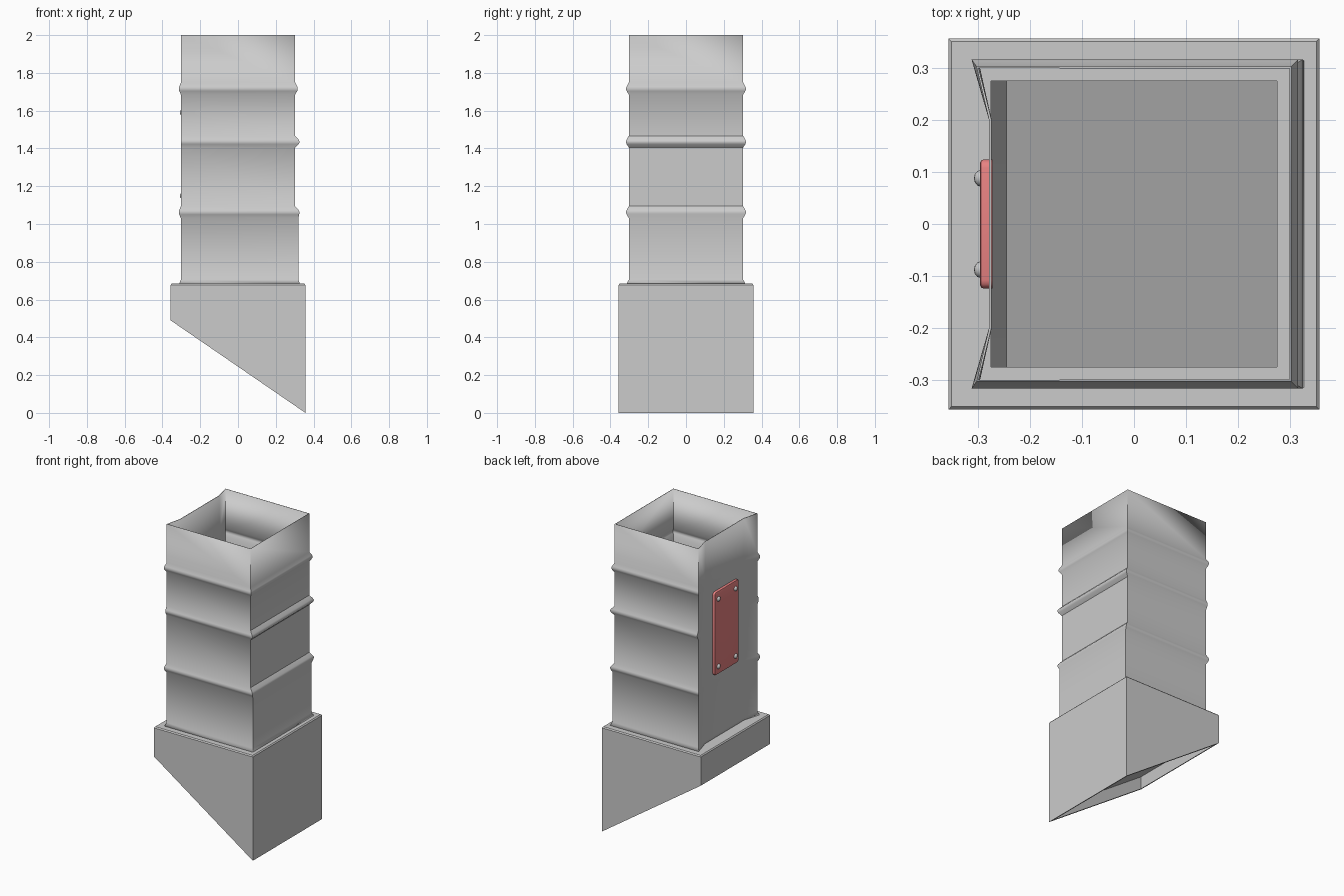
import bpy, bmesh
from mathutils import Matrix

if "Cube" in bpy.data.objects:
    bpy.data.objects.remove(bpy.data.objects["Cube"])


def loft(name, rings, cap_end=False):
    """Skin a list of equal-length closed rings into one surface."""
    bm = bmesh.new()
    rows = [[bm.verts.new(p) for p in ring] for ring in rings]
    n = len(rows[0])
    for a, b in zip(rows, rows[1:]):
        for i in range(n):
            j = (i + 1) % n
            bm.faces.new((a[i], a[j], b[j], b[i]))
    if cap_end:
        bm.faces.new(rows[-1])
    bmesh.ops.recalc_face_normals(bm, faces=bm.faces)
    return finish(name, bm)


def finish(name, bm, material=None, angle=0.6):
    me = bpy.data.meshes.new(name)
    bm.to_mesh(me)
    bm.free()
    ob = bpy.data.objects.new(name, me)
    bpy.context.collection.objects.link(ob)
    if material:
        me.materials.append(material)
    bpy.ops.object.select_all(action='DESELECT')
    ob.select_set(True)
    bpy.context.view_layer.objects.active = ob
    bpy.ops.object.shade_smooth_by_angle(angle=angle)
    return ob


H = 0.303       # duct half width
DENT = -0.279   # depth of the pressed-in rear panel


def duct_ring(z, off=0.0, right=H, left=1.0):
    h, lx = H + off, -H - off * left * 0.7
    return [(right, -h, z), (right, h, z), (lx, h, z),
            (DENT, 0.2, z), (DENT, -0.2, z), (lx, -h, z)]


def slant(x):
    return 0.49 * (0.357 - x) / 0.714


# Duct: square tube with dented rear face and three swaged ribs
rings = [duct_ring(2.0)]
profile = [(0.032, 0), (0.012, 0.8), (0.004, 1), (-0.004, 1), (-0.012, 0.8), (-0.03, 0)]
for zc, peak, left, r_top, r_low in ((1.716, 0.316, 1, H, H),
                                     (1.435, 0.325, 0, H, H),
                                     (1.062, 0.325, 1, H, 0.32)):
    for dz, k in profile:
        base = r_top if dz > 0 else r_low
        rings.append(duct_ring(zc + dz, 0.014 * k, base + (peak - base) * k, left))
rings += [duct_ring(0.705, 0, 0.32), duct_ring(0.683, 0.012, 0.328)]
duct = loft("duct", rings)

# Liner: tapered inside of the duct closing in a sloping floor
floor = [(0.305, -0.28), (0.305, 0.28), (-0.245, 0.28),
         (-0.245, 0.2), (-0.245, -0.2), (-0.245, -0.28)]
loft("liner", [duct_ring(0.69, 0, 0.32),
               [(x, y, slant(x) + 0.1) for x, y in floor]], cap_end=True)


# Hood: larger box cut at a slant with a recessed underside
def square(h, z):
    return [(x, y, z(x) if callable(z) else z)
            for x, y in ((h, -h), (h, h), (-h, h), (-h, -h))]


E = 0.357
loft("hood", [square(0.275, 0.684), square(E - 0.006, 0.684), square(E, 0.677),
              square(E, slant), square(E - 0.02, slant),
              square(E - 0.03, lambda x: slant(x) + 0.08)], cap_end=True)
# thin the duct wall so both sides are real surfaces
mod = duct.modifiers.new("wall", 'SOLIDIFY')
mod.thickness = 0.005
mod.offset = -1

# Access plate on the rear face
red = bpy.data.materials.new("plate_red")
red.diffuse_color = (0.8, 0.22, 0.22, 1)
red.use_nodes = True
red.node_tree.nodes["Principled BSDF"].inputs["Base Color"].default_value = red.diffuse_color
bm = bmesh.new()
bmesh.ops.create_cube(bm, size=1, matrix=Matrix.Translation((-0.284, 0, 1.37))
                      @ Matrix.Diagonal((0.024, 0.248, 0.54, 1)))
edges = [e for e in bm.edges if abs(e.verts[0].co.x - e.verts[1].co.x) > 0.01]
bmesh.ops.bevel(bm, geom=edges, offset=0.016, segments=3, affect='EDGES', profile=0.5)
outer = [e for e in bm.edges if all(v.co.x < -0.29 for v in e.verts)]
bmesh.ops.bevel(bm, geom=outer, offset=0.006, segments=2, affect='EDGES', profile=0.5)
finish("access_plate", bm, red)

# Domed bolts at the plate corners
bm = bmesh.new()
for y in (-0.088, 0.088):
    for z in (1.15, 1.59):
        bmesh.ops.create_uvsphere(bm, u_segments=12, v_segments=8, radius=1,
                                  matrix=Matrix.Translation((-0.295, y, z))
                                  @ Matrix.Diagonal((0.013, 0.016, 0.016, 1)))
finish("plate_bolts", bm)
